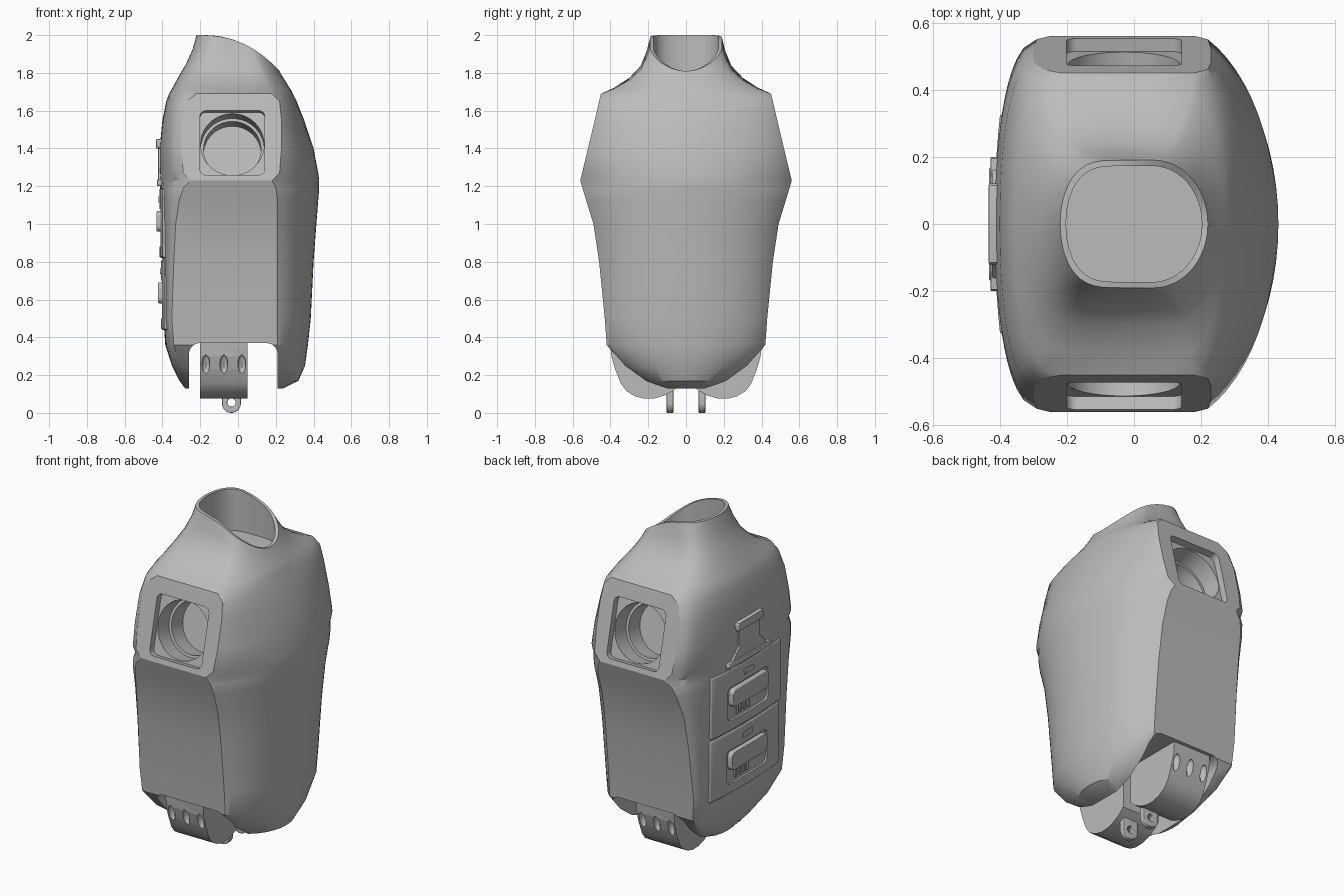
import bpy, bmesh
from math import sin, cos, pi, radians
from mathutils import Matrix, Vector

if "Cube" in bpy.data.objects:
    bpy.data.objects.remove(bpy.data.objects["Cube"])

GREY = (0.5, 0.5, 0.5, 1)
grey = bpy.data.materials.new("plain grey")
grey.use_nodes = True
grey.diffuse_color = GREY
grey.node_tree.nodes["Principled BSDF"].inputs["Base Color"].default_value = GREY

X, Y, Z = Vector((1, 0, 0)), Vector((0, 1, 0)), Vector((0, 0, 1))


def make(name, bm):
    bmesh.ops.recalc_face_normals(bm, faces=bm.faces)
    mesh = bpy.data.meshes.new(name)
    bm.to_mesh(mesh)
    bm.free()
    obj = bpy.data.objects.new(name, mesh)
    bpy.context.collection.objects.link(obj)
    mesh.materials.append(grey)
    return obj


def loft(name, rings):
    """Skin closed rings of points and cap both ends."""
    bm = bmesh.new()
    rows = [[bm.verts.new(p) for p in ring] for ring in rings]
    n = len(rows[0])
    for a, b in zip(rows, rows[1:]):
        for i in range(n):
            j = (i + 1) % n
            bm.faces.new((a[i], a[j], b[j], b[i]))
    bm.faces.new(rows[0])
    bm.faces.new(rows[-1])
    return make(name, bm)


def prism(name, pts, a, b, axis=X, up=Z, origin=(0, 0, 0)):
    """Extrude a flat outline along an axis from a to b."""
    side = up.cross(axis)
    o = Vector(origin)
    return loft(name, [[o + side * u + up * v + axis * d for u, v in pts] for d in (a, b)])


def rounded(u0, u1, v0, v1, r, n=6):
    pts = []
    corners = ((u1 - r, v1 - r), (u0 + r, v1 - r), (u0 + r, v0 + r), (u1 - r, v0 + r))
    for k, (u, v) in enumerate(corners):
        for i in range(n + 1):
            t = (k + i / n) * pi / 2
            pts.append((u + r * cos(t), v + r * sin(t)))
    return pts


def circle(r, u=0, v=0, n=40):
    return [(u + r * cos(2 * pi * i / n), v + r * sin(2 * pi * i / n)) for i in range(n)]


def activate(obj):
    bpy.ops.object.select_all(action='DESELECT')
    obj.select_set(True)
    bpy.context.view_layer.objects.active = obj


def cut(obj, cutter):
    activate(obj)
    mod = obj.modifiers.new("cut", 'BOOLEAN')
    mod.operation, mod.solver, mod.object = 'DIFFERENCE', 'EXACT', cutter
    bpy.ops.object.modifier_apply(modifier=mod.name)
    bpy.data.objects.remove(cutter)


def finish(obj, bevel=0):
    activate(obj)
    if bevel:
        mod = obj.modifiers.new("bevel", 'BEVEL')
        mod.width, mod.segments, mod.limit_method = bevel, 3, 'ANGLE'
        bpy.ops.object.modifier_apply(modifier=mod.name)
    bpy.ops.object.shade_smooth_by_angle(angle=radians(30))


def section(x0, x1, half, f0, f1, sweep, back=0.6, n=12, flat=4):
    """Outline with curved chest and back and flat sides, mirrored across y."""
    am = radians(sweep)
    arc = []
    for i in range(n + 1):
        a = am * i / n
        u = max(0, (cos(a) - cos(am)) / (1 - cos(am)))
        arc.append((u, half * sin(a) / sin(am)))
    pts = [(f1 + (x1 - f1) * u, y) for u, y in arc]
    pts += [(f1 + (f0 - f1) * i / flat, half) for i in range(1, flat)]
    pts += [(f0 + (x0 - f0) * u ** back, y) for u, y in reversed(arc)]
    return pts + [(x, -y) for x, y in pts[-2:0:-1]]


# Torso shell: height, back, chest, half width, flat side from, to
BODY = [
    (.13, -.28, .24, .15, -.2, .15),
    (.17, -.31, .32, .23, -.26, .18),
    (.25, -.35, .355, .33, -.31, .2),
    (.36, -.385, .37, .42, -.34, .21),
    (.5, -.395, .385, .43, -.35, .21),
    (.8, -.4, .4, .46, -.34, .21),
    (1, -.405, .415, .49, -.33, .21),
    (1.13, -.41, .425, .53, -.31, .21),
    (1.19, -.412, .43, .548, -.29, .2),
    (1.23, -.415, .43, .56, -.25, .18),
    (1.27, -.415, .425, .55, -.29, .22),
    (1.4, -.415, .4, .519, -.3, .23),
    (1.55, -.4, .35, .483, -.3, .23),
    (1.65, -.38, .31, .46, -.27, .22),
    (1.69, -.365, .29, .45, -.22, .18),
]
rings = [[(x, y, z) for x, y in section(*row, 66)] for z, *row in BODY]

# Neck flowing up to a slanted rim, then an inner well
NECK = [
    (.11, -.345, .285, .38),
    (.29, -.315, .27, .3),
    (.51, -.275, .255, .24),
    (.76, -.24, .235, .21),
    (1, -.22, .22, .19),
]
for s, x0, x1, half in NECK:
    outline = section(x0, x1, half, -.04 - .18 * (1 - s), .06 + .12 * (1 - s), 66 + 24 * s ** .5)
    if s == 1:
        rim = outline
    rings.append((s, outline))
base_z = BODY[-1][0]
rim_z = [2 - .19 * max(0, (x + .22) / .44) ** 2.5 for x, y in rim]
for k, ring in enumerate(rings):
    if isinstance(ring, tuple):
        s, outline = ring
        rings[k] = [(x, y, base_z + (h - base_z) * s) for (x, y), h in zip(outline, rim_z)]
inner = [(x * .92, y * .91) for x, y in rim]
rings.append([(x, y, h) for (x, y), h in zip(inner, rim_z)])
rings.append([(x, y, 1.75) for x, y in inner])
torso = loft("torso_shell", rings)

# Hip channel and stepped shoulder sockets
cut(torso, prism("channel_cutter", rounded(-.26, .21, -.2, .37, .06), -1, 1, -Y))
for side in (1, -1):
    axis = Vector((0, side * .973, .232)).normalized()
    up = Vector((0, -side * .232, .973)).normalized()
    origin = (-.03, side * .512, 1.43)
    square = rounded(-.17, .17, -.175, .175, .03)
    square = [(u * (1.06 - abs(v) * .35), v) for u, v in square]
    for pts, depth in ((square, -.04), (circle(.168), -.15), (circle(.152), -.26)):
        cut(torso, prism("socket_cutter", pts, depth, .1, axis, up, origin))
finish(torso)

# Hip joints with finger slots, and hanging lugs
HIP = [(.4, .37), (.395, .3), (.375, .23), (.345, .155), (.315, .115), (.27, .088),
       (.22, .075), (.165, .077), (.115, .092), (.07, .115), (.03, .15), (.03, .37)]
for side, label in ((-1, "front"), (1, "rear")):
    hip = prism(label + "_hip_joint", [(side * y, z) for y, z in HIP], -.2, .05)
    for x in (-.17, -.075, .02):
        bm = bmesh.new()
        place = Matrix.Translation((x, side * .385, .255)) @ Matrix.Diagonal((.021, .03, .055, 1))
        bmesh.ops.create_uvsphere(bm, u_segments=16, v_segments=10, radius=1, matrix=place)
        cut(hip, make("slot_cutter", bm))
    finish(hip)

    tab = [(.05 * cos(t), .05 + .05 * sin(t)) for t in [pi + pi * i / 16 for i in range(17)]]
    tab += [(.05, .16), (-.05, .16)]
    origin = (-.035, side * .085, 0)
    lug = prism(label + "_hip_lug", tab, -.018, .018, -Y, Z, origin)
    cut(lug, prism("hole_cutter", circle(.022, 0, .055, 20), -.1, .1, -Y, Z, origin))
    finish(lug, .004)

# Back hatches with recessed handles
for label, z, x in (("lower", .44, -.408), ("upper", .82, -.416)):
    arc = [(x + .16 * y * y, y) for y in [-.33 + .055 * i for i in range(13)]]
    hatch = prism(label + "_hatch", arc + [(-.34, .33), (-.34, -.33)], z, z + .37, Z, Y)
    finish(hatch, .012)
    cut(hatch, prism("recess_cutter", rounded(-.19, .19, z + .06, z + .26, .03), x - .1, x + .022))
    finish(hatch)
    grip = prism(label + "_handle", rounded(-.17, .17, z + .14, z + .25, .03), x - .016, x + .03)
    finish(grip, .008)
    for i in range(4):
        y = .1 - .035 * i
        rib = rounded(y - .008, y + .008, z + .08, z + .14, .004, 2)
        finish(prism(label + "_handle_rib", rib, x + .005, x + .03))
    latch = prism(label + "_latch", rounded(-.045, .045, z + .295, z + .325, .006, 2), x - .005, x + .02)
    finish(latch)

# Flap above the hatches
flap = [(-.17, 1.225), (.17, 1.225), (.1, 1.3), (.1, 1.43), (-.1, 1.43), (-.1, 1.3)]
finish(prism("back_flap", flap, -.423, -.38), .004)
finish(prism("back_flap_lip", rounded(-.12, .12, 1.4, 1.45, .01, 3), -.433, -.38), .005)
finish(prism("back_flap_sill", rounded(-.2, .2, 1.2, 1.235, .01, 3), -.428, -.38), .005)
